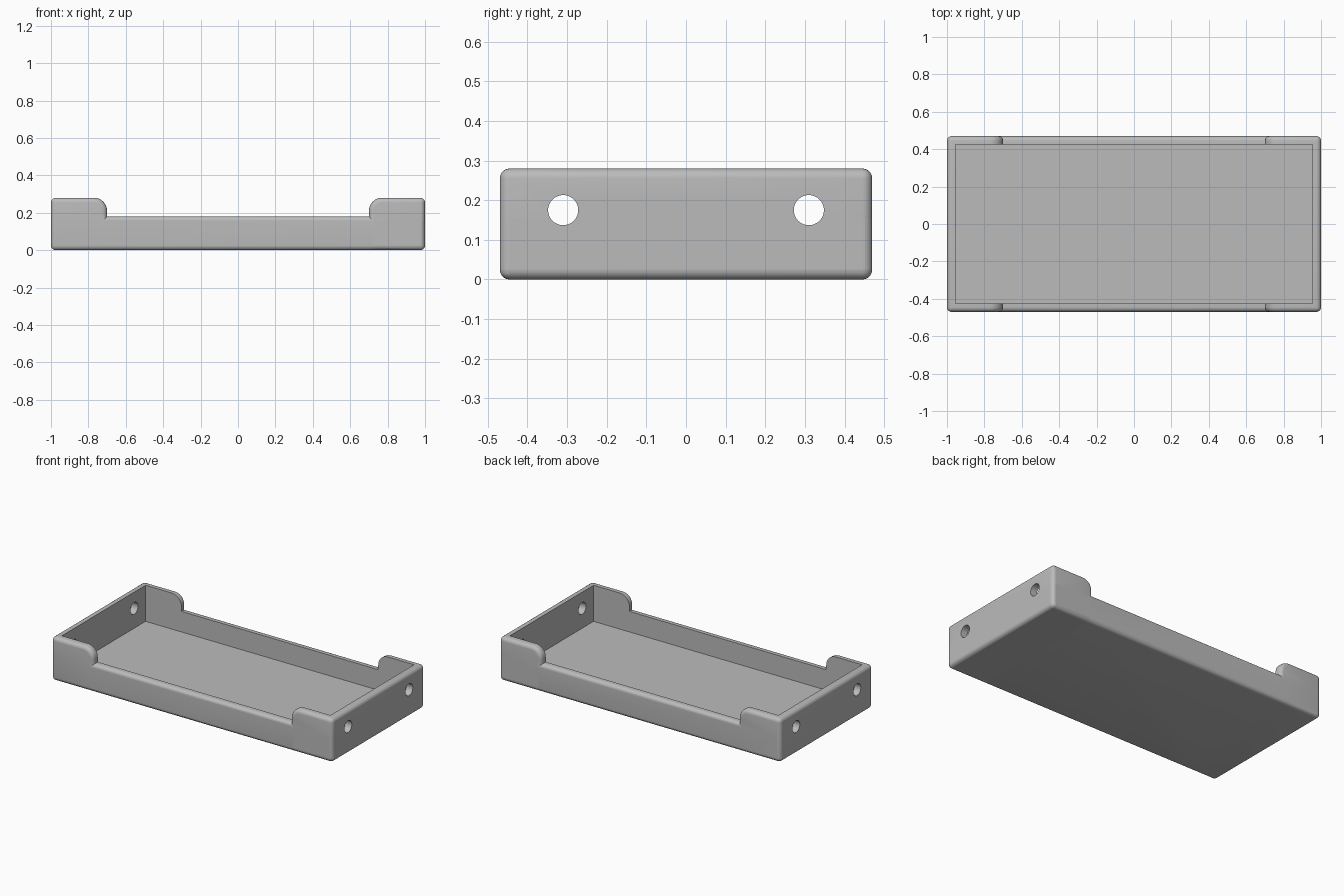
import bpy, bmesh, math

cube = bpy.data.objects.get("Cube")
if cube:
    bpy.data.objects.remove(cube, do_unlink=True)

LENGTH, WIDTH = 1.0, 0.47          # half sizes
HEIGHT, LOW = 0.28, 0.18           # corner and side wall heights
WALL, FLOOR = 0.045, 0.048
FILLET, TAB_X, TAB_R = 0.025, 0.7, 0.07

grey = bpy.data.materials.new("plain grey")
grey.use_nodes = True
colour = (0.5, 0.5, 0.5, 1)
grey.diffuse_color = colour
grey.node_tree.nodes["Principled BSDF"].inputs["Base Color"].default_value = colour


def prism(name, outline, fillet=0.0):
    """Extrude an x-z outline across the full width and round its edges."""
    bm = bmesh.new()
    face = bm.faces.new([bm.verts.new((x, -WIDTH, z)) for x, z in outline])
    ext = bmesh.ops.extrude_face_region(bm, geom=[face])
    verts = [v for v in ext["geom"] if isinstance(v, bmesh.types.BMVert)]
    bmesh.ops.translate(bm, verts=verts, vec=(0, 2 * WIDTH, 0))
    bmesh.ops.recalc_face_normals(bm, faces=bm.faces)
    if fillet:
        edges = [e for e in bm.edges if e.calc_face_angle() > math.radians(40)]
        bmesh.ops.bevel(bm, geom=edges, offset=fillet, segments=6, profile=0.5,
                        affect='EDGES', clamp_overlap=True)
    return finish(name, bm)


def finish(name, bm):
    mesh = bpy.data.meshes.new(name)
    bm.to_mesh(mesh)
    bm.free()
    mesh.materials.append(grey)
    obj = bpy.data.objects.new(name, mesh)
    bpy.context.collection.objects.link(obj)
    return obj


def combine(target, other, operation):
    """Apply a boolean and discard the helper."""
    bpy.context.view_layer.objects.active = target
    mod = target.modifiers.new(operation.lower(), 'BOOLEAN')
    mod.operation, mod.object, mod.solver = operation, other, 'EXACT'
    bpy.ops.object.modifier_apply(modifier=mod.name)
    bpy.data.objects.remove(other, do_unlink=True)


# Low rounded body
tray = prism("tray", [(-LENGTH, 0), (LENGTH, 0), (LENGTH, LOW), (-LENGTH, LOW)], FILLET)

# Raised end blocks with a curved inner shoulder
arc = []
for i in range(13):
    a = math.pi / 2 * (1 + i / 12)
    arc.append((TAB_X + TAB_R + TAB_R * math.cos(a), HEIGHT - TAB_R + TAB_R * math.sin(a)))
for side in (-1, 1):
    outline = [(TAB_X, 0), (LENGTH, 0), (LENGTH, HEIGHT)] + arc
    combine(tray, prism("end_block", [(side * x, z) for x, z in outline], FILLET), 'UNION')

# Inner cavity
bm = bmesh.new()
bmesh.ops.create_cube(bm, size=2)
bmesh.ops.scale(bm, verts=bm.verts, vec=(LENGTH - WALL, WIDTH - WALL, 0.3))
bmesh.ops.translate(bm, verts=bm.verts, vec=(0, 0, FLOOR + 0.3))
combine(tray, finish("cavity_cutter", bm), 'DIFFERENCE')

# Two round holes through both end walls
for y in (-0.31, 0.31):
    bpy.ops.mesh.primitive_cylinder_add(vertices=40, radius=0.038, depth=3,
                                        location=(0, y, 0.175), rotation=(0, math.pi / 2, 0))
    cutter = bpy.context.object
    cutter.data.materials.append(grey)
    combine(tray, cutter, 'DIFFERENCE')

# Smooth fillets with crisp inner edges
bpy.ops.object.select_all(action='DESELECT')
tray.select_set(True)
bpy.context.view_layer.objects.active = tray
bpy.ops.object.shade_smooth_by_angle(angle=math.radians(30))
